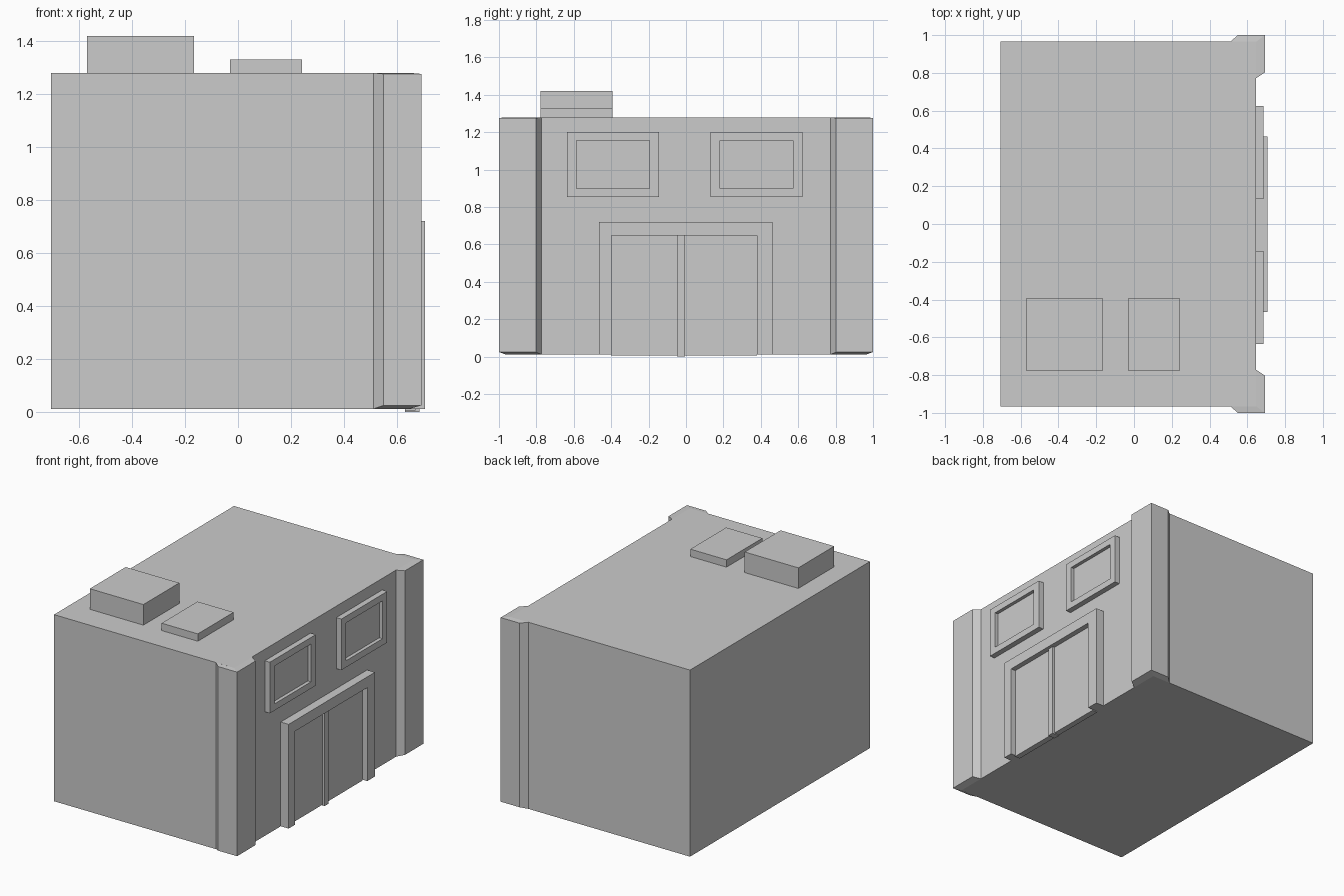
import bpy, bmesh

if "Cube" in bpy.data.objects:
    bpy.data.objects.remove(bpy.data.objects["Cube"])

WALL = 0.647  # plane of the facade


def make(name, verts, faces):
    mesh = bpy.data.meshes.new(name)
    bm = bmesh.new()
    vs = [bm.verts.new(v) for v in verts]
    for f in faces:
        bm.faces.new([vs[i] for i in f])
    bmesh.ops.recalc_face_normals(bm, faces=bm.faces)
    bm.to_mesh(mesh)
    bm.free()
    ob = bpy.data.objects.new(name, mesh)
    bpy.context.collection.objects.link(ob)
    return ob


def prism(name, outline, x0, x1):
    """Extrude a (y, z) outline along x."""
    n = len(outline)
    verts = [(x, y, z) for x in (x0, x1) for y, z in outline]
    faces = [tuple(range(n)), tuple(range(n, 2 * n))]
    faces += [(i, (i + 1) % n, n + (i + 1) % n, n + i) for i in range(n)]
    return make(name, verts, faces)


def box(name, x, y, z):
    return prism(name, [(y[0], z[0]), (y[1], z[0]), (y[1], z[1]), (y[0], z[1])], *x)


def window_frame(name, outer, inner, x0, x1):
    """Closed rectangular frame from (y0, y1, z0, z1) rectangles."""
    def corners(r):
        return [(r[0], r[2]), (r[1], r[2]), (r[1], r[3]), (r[0], r[3])]
    verts = [(x, y, z) for x, r in ((x0, outer), (x1, outer), (x1, inner), (x0, inner))
             for y, z in corners(r)]
    faces = [(4 * k + i, 4 * k + (i + 1) % 4, 4 * ((k + 1) % 4) + (i + 1) % 4, 4 * ((k + 1) % 4) + i)
             for k in range(4) for i in range(4)]
    return make(name, verts, faces)


# Main building block
box("building_body", (-0.706, WALL), (-0.967, 0.965), (0.012, 1.28))

# Corner pilasters: chamfered wrap with slightly sloped ends
inner = [(0.51, 0.965), (WALL, 0.965), (WALL, 0.772)]
outer = [(0.55, 1.0), (0.693, 1.0), (0.693, 0.803)]
for label, s in (("left", -1), ("right", 1)):
    verts = []
    for z_in, z_out in ((0.012, 0.025), (1.28, 1.276)):
        verts += [(x, s * y, z_in) for x, y in inner]
        verts += [(x, s * y, z_out) for x, y in outer]
    loop = [0, 3, 4, 5, 2, 1]
    faces = [(a, b, b + 6, a + 6) for a, b in zip(loop, loop[1:] + loop[:1])]
    for k in (0, 6):
        faces += [(k, k + 1, k + 4, k + 3), (k + 1, k + 2, k + 5, k + 4)]
    make("corner_pilaster_" + label, verts, faces)

# Upper windows
for label, c in (("left", -0.39), ("right", 0.378)):
    window_frame("window_frame_" + label, (c - 0.246, c + 0.246, 0.855, 1.202),
                 (c - 0.195, c + 0.195, 0.90, 1.157), WALL - 0.01, 0.685)
    box("window_glass_" + label, (WALL - 0.01, 0.661), (c - 0.2, c + 0.2), (0.89, 1.165))

# Doorway surround, door leaves and central mullion
prism("door_frame", [(-0.465, 0.012), (-0.465, 0.72), (0.462, 0.72), (0.462, 0.012),
                     (0.38, 0.012), (0.38, 0.647), (-0.398, 0.647), (-0.398, 0.012)],
      WALL - 0.01, 0.706)
box("door_leaf_left", (0.63, 0.67), (-0.402, -0.045), (0.006, 0.65))
box("door_leaf_right", (0.63, 0.67), (-0.008, 0.38), (0.006, 0.65))
box("door_mullion", (0.63, 0.685), (-0.048, -0.005), (0.0, 0.648))

# Rooftop units
box("roof_unit_large", (-0.57, -0.167), (-0.777, -0.392), (1.27, 1.42))
box("roof_unit_small", (-0.03, 0.242), (-0.777, -0.392), (1.27, 1.33))
